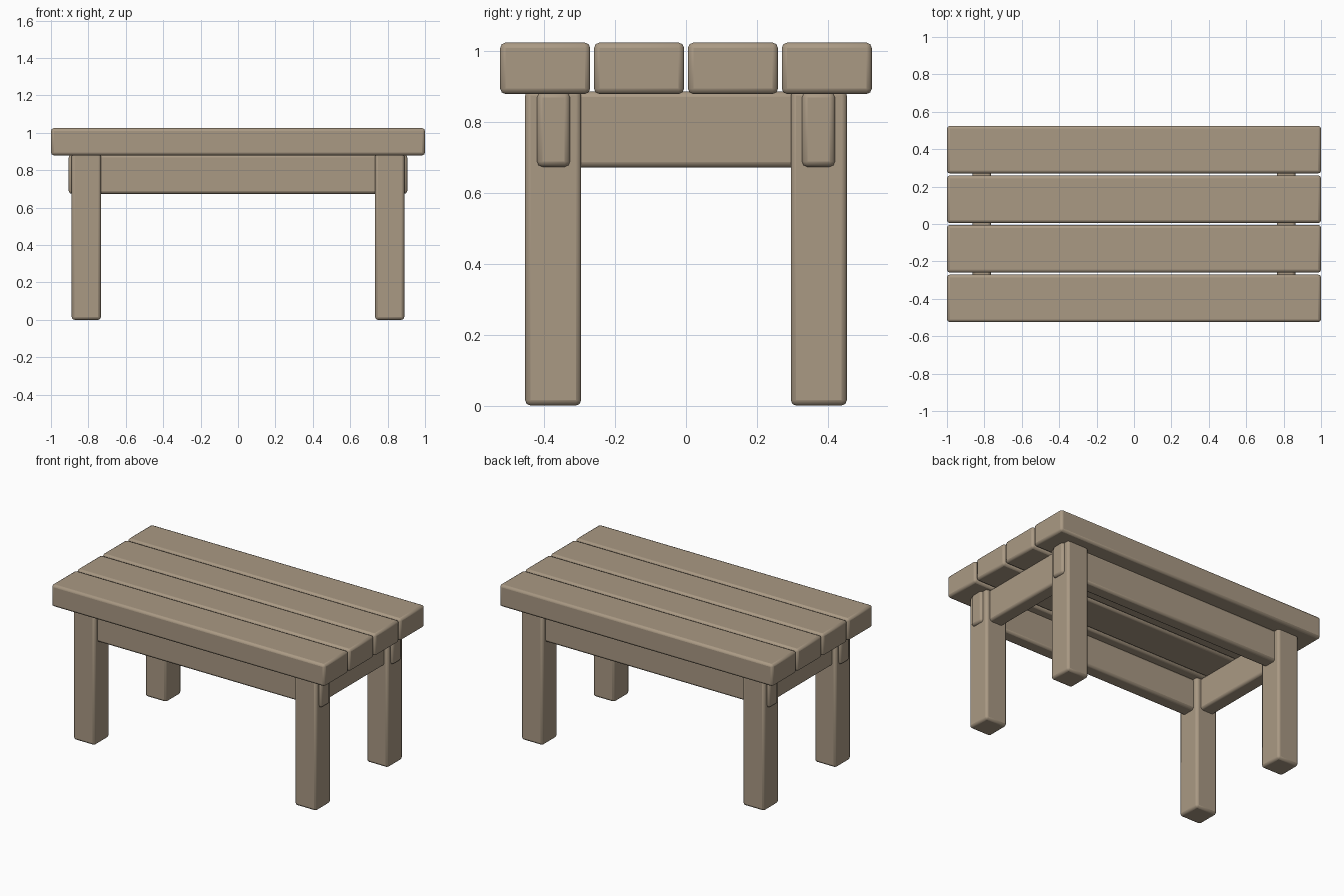
import bpy

if "Cube" in bpy.data.objects:
    bpy.data.objects.remove(bpy.data.objects["Cube"])

wood = bpy.data.materials.new("wood")
wood.diffuse_color = (0.40, 0.32, 0.23, 1)
wood.use_nodes = True
wood.node_tree.nodes["Principled BSDF"].inputs["Base Color"].default_value = wood.diffuse_color


def beam(name, center, size, bevel=0.015):
    """Rounded wooden block."""
    bpy.ops.mesh.primitive_cube_add(size=1, location=center)
    ob = bpy.context.object
    ob.name = name
    ob.scale = size
    bpy.ops.object.transform_apply(location=False, rotation=False, scale=True)
    mod = ob.modifiers.new("rounded_edges", 'BEVEL')
    mod.width = bevel
    mod.segments = 2
    ob.data.materials.append(wood)
    bpy.ops.object.shade_smooth_by_angle()
    return ob


# Four top planks
for i in range(4):
    y = (i - 1.5) * 0.265
    beam(f"top_plank_{i + 1}", (0, y, 0.952), (2.0, 0.254, 0.145))

# Four legs
for sx, side in ((-1, "left"), (1, "right")):
    for sy, end in ((-1, "front"), (1, "back")):
        beam(f"{end}_{side}_leg", (sx * 0.811, sy * 0.375, 0.445),
             (0.156, 0.158, 0.89))

# Long rails pass through the legs
for sy, end in ((-1, "front"), (1, "back")):
    beam(f"{end}_rail", (0, sy * 0.374, 0.779), (1.81, 0.093, 0.21))

# Short rails join the legs at each end
for sx, side in ((-1, "left"), (1, "right")):
    beam(f"{side}_rail", (sx * 0.814, 0, 0.779), (0.097, 0.80, 0.214))
